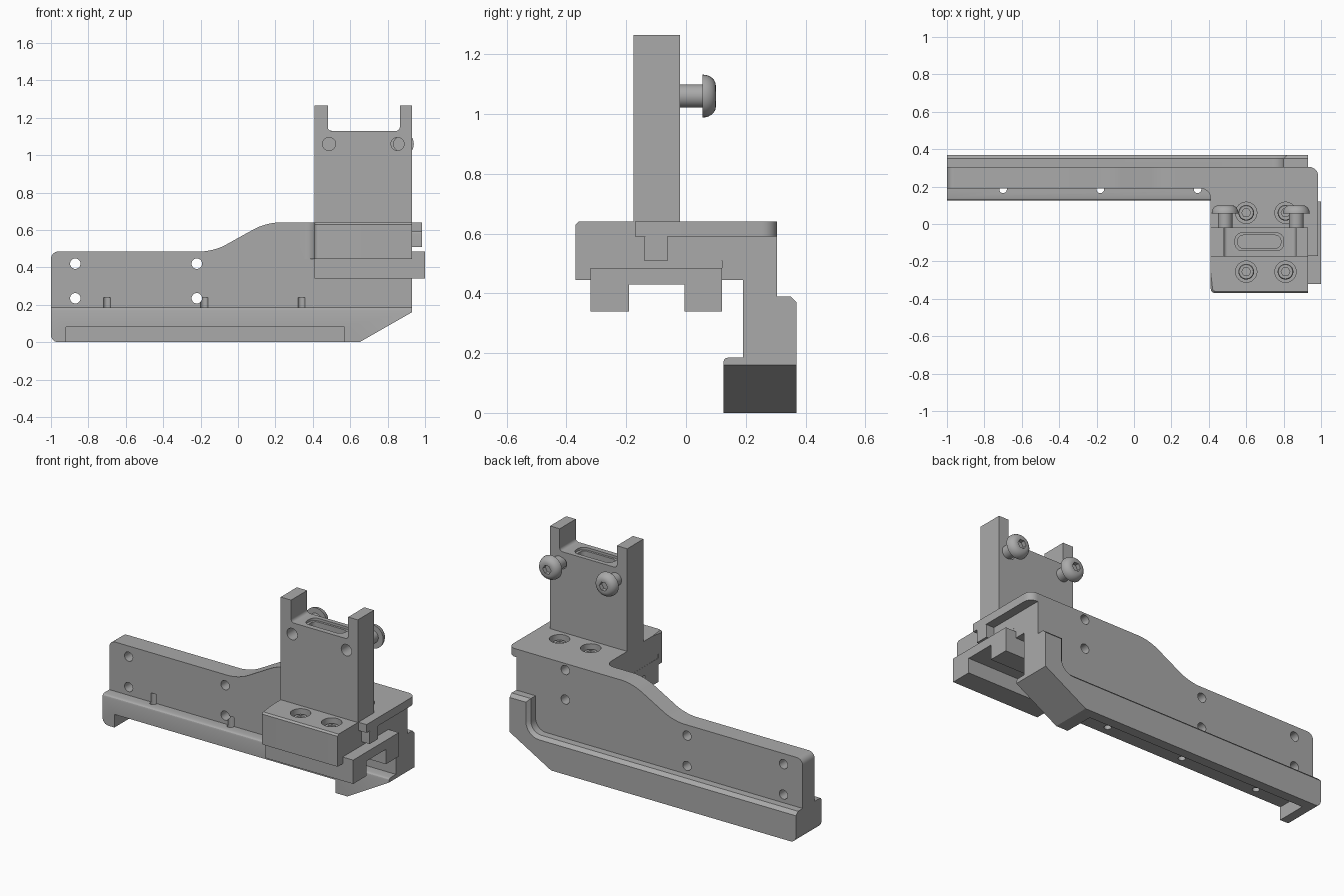
import bpy, bmesh, math
from mathutils import Vector, Matrix

cube = bpy.data.objects.get("Cube")
if cube:
    bpy.data.objects.remove(cube)

GREY = (0.40, 0.40, 0.40, 1)
mat = bpy.data.materials.new("machined grey")
mat.use_nodes = True
mat.diffuse_color = GREY
mat.node_tree.nodes["Principled BSDF"].inputs["Base Color"].default_value = GREY


def finish(bm, name):
    bmesh.ops.recalc_face_normals(bm, faces=bm.faces)
    mesh = bpy.data.meshes.new(name)
    bm.to_mesh(mesh)
    bm.free()
    mesh.materials.append(mat)
    obj = bpy.data.objects.new(name, mesh)
    bpy.context.collection.objects.link(obj)
    return obj


def rounded(points, steps=6):
    """Outline whose (u, v, radius) corners are replaced by arcs."""
    out = []
    for i, p in enumerate(points):
        c = Vector(p[:2])
        if len(p) < 3:
            out.append(c)
            continue
        a = (Vector(points[i - 1][:2]) - c).normalized() * p[2] + c
        b = (Vector(points[(i + 1) % len(points)][:2]) - c).normalized() * p[2] + c
        for k in range(steps + 1):
            t = k / steps
            w = 2 * t * (1 - t) * 0.75
            out.append((a * (1 - t) ** 2 + b * t ** 2 + c * w) / ((1 - t) ** 2 + t ** 2 + w))
    return out


def prism(name, axis, points, lo, hi):
    """Extrude an outline along an axis."""
    place = {"x": lambda u, v, w: (w, u, v),
             "y": lambda u, v, w: (u, w, v),
             "z": lambda u, v, w: (u, v, w)}[axis]
    bm = bmesh.new()
    face = bm.faces.new([bm.verts.new(place(u, v, lo)) for u, v in rounded(points)])
    ext = bmesh.ops.extrude_face_region(bm, geom=[face])["geom"]
    shift = Vector(place(0, 0, hi - lo))
    bmesh.ops.translate(bm, vec=shift, verts=[g for g in ext if isinstance(g, bmesh.types.BMVert)])
    return finish(bm, name)


def rect(u0, u1, v0, v1, r=None):
    pts = [(u0, v0), (u1, v0), (u1, v1), (u0, v1)]
    return [p + (r,) for p in pts] if r else pts


def disc(u, v, r, n=32):
    return [(u + r * math.cos(math.tau * k / n), v + r * math.sin(math.tau * k / n)) for k in range(n)]


def chamfer(obj, rule, width, segments=1):
    """Bevel the edges whose two ends both satisfy the rule."""
    bm = bmesh.new()
    bm.from_mesh(obj.data)
    edges = [e for e in bm.edges if all(rule(v.co) for v in e.verts)]
    bmesh.ops.bevel(bm, geom=edges, offset=width, segments=segments, profile=0.5, affect="EDGES")
    bm.to_mesh(obj.data)
    bm.free()


def combine(obj, tools, operation):
    """Join or cut with helper solids, then remove the helpers."""
    for tool in tools:
        tool.hide_render = True
        mod = obj.modifiers.new("shape", "BOOLEAN")
        mod.operation, mod.solver, mod.object = operation, "EXACT", tool
        bpy.context.view_layer.objects.active = obj
        bpy.ops.object.modifier_apply(modifier=mod.name)
        bpy.data.objects.remove(tool)


def smooth(obj):
    bpy.ops.object.select_all(action="DESELECT")
    obj.select_set(True)
    bpy.context.view_layer.objects.active = obj
    bpy.ops.object.shade_smooth_by_angle(angle=math.radians(28))


def near(a, b):
    return abs(a - b) < 1e-4


# Upright plate of the bracket
bracket = prism("bracket", "y", [
    (-1, 0.1), (0.8, 0.1), (0.93, 0.17), (0.93, 0.64), (0.15, 0.64, 0.07),
    (-0.13, 0.485, 0.07), (-1, 0.485, 0.04)], 0.19, 0.305)

# Bottom rail, with a raised lip along the back
rail = prism("rail", "y", [(-1, 0, 0.04), (0.65, 0), (0.93, 0.16), (0.93, 0.185), (-1, 0.185)], 0.125, 0.31)
chamfer(rail, lambda c: near(c.y, 0.125) and near(c.z, 0.185), 0.016, 3)
lip = prism("lip", "y", [
    (-1, 0, 0.04), (0.65, 0), (0.93, 0.16), (0.93, 0.39), (0.8, 0.39),
    (0.8, 0.185, 0.07), (-1, 0.185)], 0.29, 0.37)
chamfer(lip, lambda c: near(c.y, 0.37) and c.z > 0.18 and c.x < 0.93 + 1e-4
        and not (near(c.x, 0.93) and c.z < 0.2), 0.02)

# Platform reaching forward from the plate, with its end flange
platform = prism("platform", "z", [
    (0.41, -0.37, 0.025), (0.93, -0.37), (0.93, 0.25), (0.3, 0.25),
    (0.3, 0.19), (0.41, 0.19, 0.055)], 0.445, 0.64)
chamfer(platform, lambda c: c.y < -0.34 and near(c.z, 0.64), 0.01)
flange = prism("flange", "z", [
    (0.9, -0.17), (0.985, -0.17), (0.985, 0.305, 0.05), (0.9, 0.305)], 0.59, 0.64)
tongue = prism("tongue", "x", [
    (-0.14, 0.51), (-0.06, 0.51), (-0.06, 0.6, 0.02), (-0.14, 0.6, 0.02)], 0.9, 0.985)
combine(bracket, [rail, lip, platform, flange, tongue], "UNION")

# Clamp channel, rail pocket and drilled holes
screw_spots = [(x, y) for x in (0.6, 0.81) for y in (0.06, -0.255)]
cuts = [prism("channel_cut", "x", rect(-0.32, 0.12, 0.3, 0.51), 0.3, 0.95),
        prism("pocket_cut", "y", rect(-0.92, 0.57, -0.1, 0.08), 0.05, 0.31)]
# keep the plate whole where the channel passes it
cuts += [prism("bolt_cut", "y", disc(x, z, 0.028), 0.05, 0.5) for x in (-0.87, -0.22) for z in (0.42, 0.235)]
cuts += [prism("tapped_cut", "y", disc(0.6, z, 0.028), 0.2, 0.5) for z in (0.42, 0.6)]
cuts += [prism("drain_cut", "z", disc(x, 0.185, 0.02), 0.05, 0.24) for x in (-0.7, -0.18, 0.34)]
cuts += [prism("counterbore_cut", "z", disc(x, y, 0.057), 0.57, 0.7) for x, y in screw_spots]
combine(bracket, cuts, "DIFFERENCE")
smooth(bracket)

# Clamp block held under the platform
clamp = prism("clamp_block", "x", [
    (-0.32, 0.34), (-0.19, 0.34), (-0.19, 0.43), (-0.005, 0.43),
    (-0.005, 0.34), (0.12, 0.34), (0.12, 0.485), (-0.32, 0.485)], 0.41, 1.0)
prism("clamp_top", "x", rect(-0.319, 0.119, 0.484, 0.51), 0.411, 0.929)

# Upright post with two horns, a slot in the saddle and two cross holes
post = prism("post", "y", [
    (0.41, 0.64), (0.93, 0.64), (0.93, 1.265), (0.865, 1.265), (0.865, 1.13, 0.02),
    (0.48, 1.13, 0.02), (0.48, 1.265), (0.41, 1.265)], -0.175, -0.02)
slot = prism("slot_cut", "z", rect(0.555, 0.785, -0.13, -0.06, 0.03), 0.95, 1.2)
slot_rim = prism("slot_rim_cut", "z", rect(0.54, 0.8, -0.143, -0.047, 0.04), 1.115, 1.2)
holes = [prism("cross_cut", "y", disc(x, 1.06, 0.035), -0.3, 0.1) for x in (0.487, 0.853)]
combine(post, [slot, slot_rim] + holes, "DIFFERENCE")
smooth(post)


def screw(name, profile, socket, matrix):
    """Turned screw along +z with a hexagonal socket in its head."""
    bm = bmesh.new()
    verts = [bm.verts.new((r, 0, z)) for r, z in profile]
    edges = [bm.edges.new(pair) for pair in zip(verts, verts[1:])]
    bmesh.ops.spin(bm, geom=verts + edges, cent=(0, 0, 0), axis=(0, 0, 1),
                   angle=math.tau, steps=32, use_merge=True)
    bmesh.ops.remove_doubles(bm, verts=bm.verts, dist=1e-5)
    obj = finish(bm, name)
    top = profile[-1][1]
    combine(obj, [prism("hex_cut", "z", disc(0, 0, socket, 6), top - 0.025, top + 0.1)], "DIFFERENCE")
    obj.matrix_world = matrix
    smooth(obj)


# Domed screws at the back of the post
dome = [(0, 0), (0.039, 0), (0.039, 0.13), (0.072, 0.13)]
dome += [(0.035 + 0.037 * math.cos(a), 0.13 + 0.045 * math.sin(a))
         for a in (math.pi / 2 * k / 6 for k in range(1, 7))] + [(0, 0.175)]
for label, x in (("right", 0.487), ("left", 0.868)):
    turn = Matrix.Translation((x, -0.075, 1.06)) @ Matrix.Rotation(-math.pi / 2, 4, "X")
    screw(label + "_dome_screw", dome, 0.028, turn)

# Sunk screws in the platform
cap = [(0, 0), (0.042, 0), (0.042, 0.045), (0.038, 0.05), (0, 0.05)]
for i, (x, y) in enumerate(screw_spots):
    screw(f"platform_screw_{i + 1}", cap, 0.024, Matrix.Translation((x, y, 0.565)))
